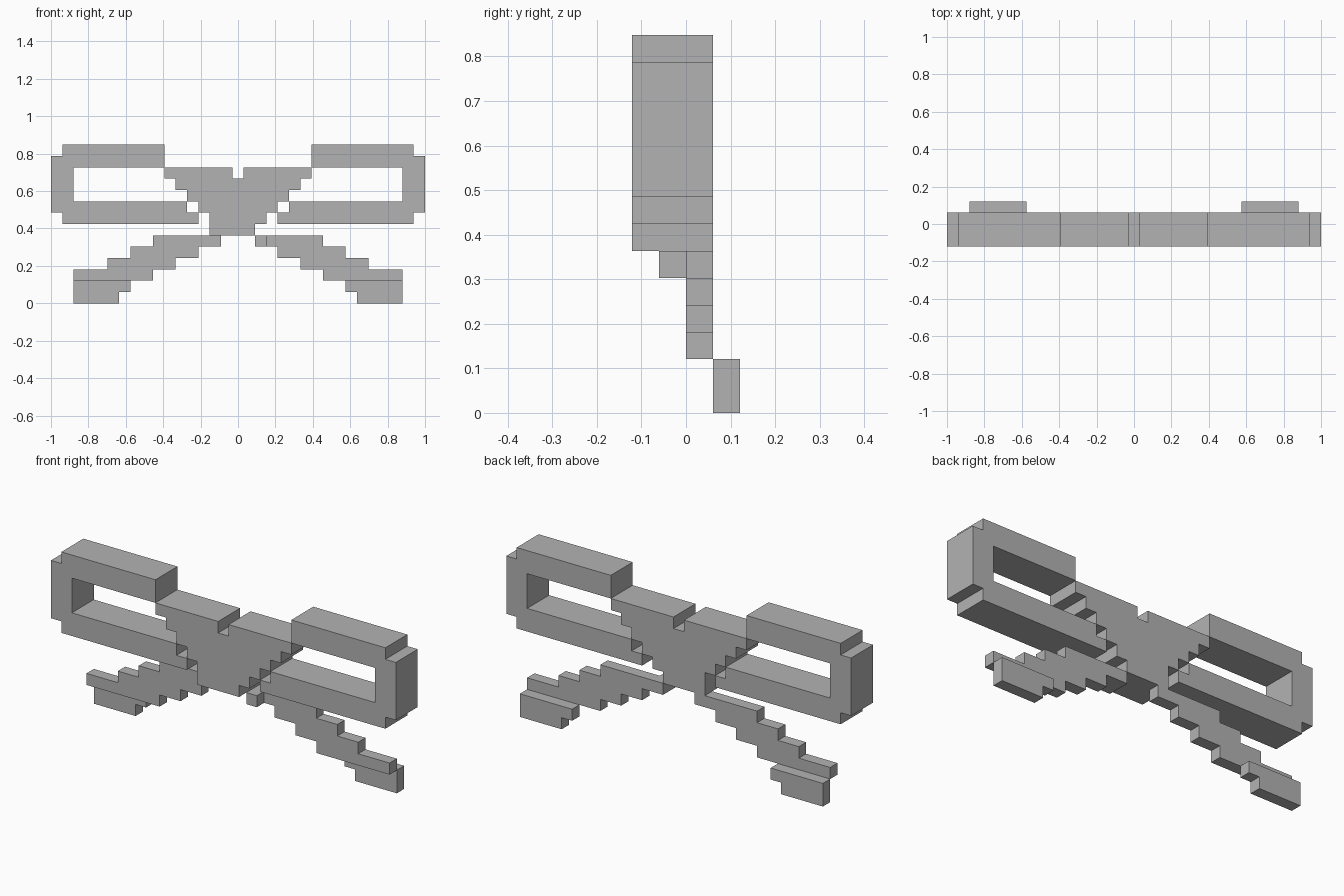
import bpy
import bmesh

UNIT = 2 / 33      # one block
CENTRE = 16.5      # middle column

cube = bpy.data.objects.get("Cube")
if cube:
    bpy.data.objects.remove(cube, do_unlink=True)

grey = bpy.data.materials.new("plain grey")
grey.use_nodes = True
colour = (0.45, 0.45, 0.45, 1)
grey.diffuse_color = colour
grey.node_tree.nodes["Principled BSDF"].inputs["Base Color"].default_value = colour


def slab(name, outline, y0, y1, flip=False):
    """Extrude an outline of (column, row) block corners from y0 to y1."""
    sign = -1 if flip else 1
    bm = bmesh.new()
    verts = [bm.verts.new((sign * (x - CENTRE) * UNIT, y0 * UNIT, z * UNIT))
             for x, z in outline]
    face = bm.faces.new(verts)
    out = bmesh.ops.extrude_face_region(bm, geom=[face])
    moved = [v for v in out["geom"] if isinstance(v, bmesh.types.BMVert)]
    bmesh.ops.translate(bm, verts=moved, vec=(0, (y1 - y0) * UNIT, 0))
    bmesh.ops.recalc_face_normals(bm, faces=bm.faces)
    mesh = bpy.data.meshes.new(name)
    bm.to_mesh(mesh)
    bm.free()
    mesh.materials.append(grey)
    bpy.context.collection.objects.link(bpy.data.objects.new(name, mesh))


def steps(base, rows, notch=()):
    """Staircase outline from (start, end) columns of each row, going up."""
    right, left = [], []
    for i, (a, b) in enumerate(rows):
        right += [(b, base + i), (b, base + i + 1)]
        left += [(a, base + i), (a, base + i + 1)]
    return right + list(notch) + left[::-1]


# Knot: widening steps with a notch in the top
slab("knot", steps(6, [(14, 18), (14, 19), (13, 20), (12, 21), (11, 22), (10, 23)],
                   notch=[(17, 12), (17, 11), (16, 11), (16, 12)]), -2, 1)

# Open loop with clipped outer corners
loop = [(23, 14), (32, 14), (32, 13), (33, 13), (33, 8), (32, 8), (32, 7), (20, 7),
        (20, 8), (21, 8), (21, 9), (31, 9), (31, 12), (23, 12)]
tail = steps(2, [(24, 31), (22, 28), (20, 26), (18, 24)])
tip = steps(0, [(27, 31), (26, 31)])

for side, flip in (("left", False), ("right", True)):
    slab(side + "_loop", loop, -2, 1, flip)
    slab(side + "_tail", tail, 0, 1, flip)
    slab(side + "_tail_tip", tip, 1, 2, flip)

# Small block in front of the left tail
slab("tail_joint", steps(5, [(18, 19)]), -1, 0)
